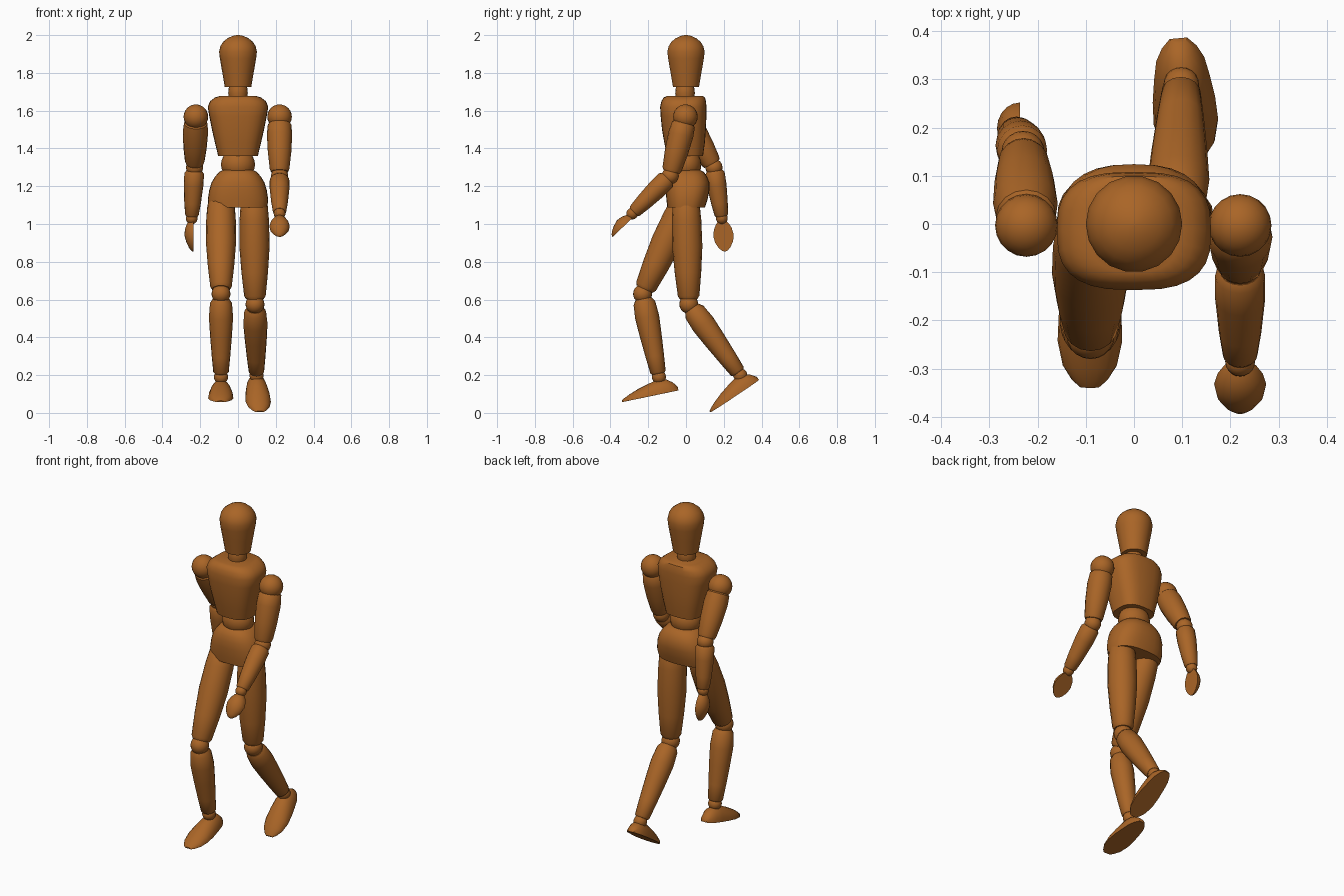
import bpy, bmesh, math
from mathutils import Vector as V

if "Cube" in bpy.data.objects:
    bpy.data.objects.remove(bpy.data.objects["Cube"])

wood = bpy.data.materials.new("brown wood")
wood.diffuse_color = (0.40, 0.13, 0.02, 1)
wood.use_nodes = True
wood.node_tree.nodes["Principled BSDF"].inputs["Base Color"].default_value = wood.diffuse_color


def loft(name, rings, angle=38):
    """Skin a list of equal-length point rings and cap both ends."""
    bm = bmesh.new()
    rows = [[bm.verts.new(p) for p in r] for r in rings]
    n = len(rows[0])
    for a, b in zip(rows, rows[1:]):
        for i in range(n):
            j = (i + 1) % n
            bm.faces.new((a[i], a[j], b[j], b[i]))
    bm.faces.new(rows[0][::-1])
    bm.faces.new(rows[-1])
    bmesh.ops.recalc_face_normals(bm, faces=bm.faces)
    me = bpy.data.meshes.new(name)
    bm.to_mesh(me)
    bm.free()
    ob = bpy.data.objects.new(name, me)
    bpy.context.collection.objects.link(ob)
    me.materials.append(wood)
    bpy.ops.object.select_all(action='DESELECT')
    ob.select_set(True)
    bpy.context.view_layer.objects.active = ob
    bpy.ops.object.shade_smooth_by_angle(angle=math.radians(angle))
    return ob


def limb(name, a, b, profile, n=16):
    """Turned piece along a-b, profile = (fraction, radius)."""
    a, b = V(a), V(b)
    d = (b - a).normalized()
    u = d.cross(V((0, 1, 0.01))).normalized()
    w = d.cross(u)
    loft(name, [[a.lerp(b, t) + r * (u * math.cos(k * math.tau / n) + w * math.sin(k * math.tau / n))
                 for k in range(n)] for t, r in profile])


def block(name, sections, power, n=28):
    """Rounded torso block, sections = (z, half width, front y, back y)."""
    def se(v):
        return math.copysign(abs(v) ** (2 / power), v)
    rings = []
    for z, rx, yf, yb in sections:
        rings.append([V((rx * se(math.cos(k * math.tau / n)),
                         (yf + yb) / 2 + (yb - yf) / 2 * se(math.sin(k * math.tau / n)), z))
                      for k in range(n)])
    loft(name, rings)


def shell(name, a, b, up, stations, n=10):
    """Flat-bottomed domed piece along a-b, stations = (fraction, half width, height)."""
    a, b = V(a), V(b)
    d = (b - a).normalized()
    w = d.cross(V(up)).normalized()
    u = w.cross(d)
    loft(name, [[a.lerp(b, t) + w * hw * math.cos(k * math.pi / n) + u * h * math.sin(k * math.pi / n)
                 for k in range(n + 1)] for t, hw, h in stations], 45)


def ball(name, c, r, squash=(1, 1, 1)):
    bpy.ops.mesh.primitive_uv_sphere_add(segments=20, ring_count=12, radius=r, location=c)
    ob = bpy.context.object
    ob.name = name
    ob.scale = squash
    ob.data.materials.append(wood)
    bpy.ops.object.shade_smooth()


# head and neck
limb("head", (0, 0, 1.725), (0, 0, 2.0),
     [(0, 0.07), (0.3, 0.084), (0.55, 0.096), (0.68, 0.1), (0.78, 0.094),
      (0.87, 0.079), (0.94, 0.055), (0.985, 0.028), (1, 0.006)], 18)
limb("neck", (0, -0.005, 1.66), (0, -0.005, 1.74), [(0, 0.046), (0.4, 0.052), (0.7, 0.05), (1, 0.042)])

# torso
block("chest", [(1.36, 0.105, -0.1, 0.09), (1.43, 0.122, -0.115, 0.1), (1.5, 0.138, -0.127, 0.105),
                (1.57, 0.152, -0.134, 0.108), (1.62, 0.16, -0.137, 0.108), (1.65, 0.148, -0.13, 0.106),
                (1.67, 0.122, -0.118, 0.1), (1.678, 0.095, -0.1, 0.088)], 2.8)
ball("waist", (0, 0, 1.315), 0.09, (1, 0.9, 0.95))
block("pelvis", [(1.087, 0.155, -0.098, 0.1), (1.13, 0.16, -0.104, 0.114), (1.18, 0.152, -0.107, 0.124),
                 (1.22, 0.14, -0.106, 0.124), (1.25, 0.122, -0.098, 0.112), (1.275, 0.1, -0.085, 0.095),
                 (1.285, 0.08, -0.07, 0.075)], 2.5)

UPPER = [(0.09, 0.05), (0.13, 0.062), (0.3, 0.067), (0.6, 0.062), (0.88, 0.052), (0.93, 0.046)]
FORE = [(0.07, 0.042), (0.12, 0.052), (0.35, 0.052), (0.7, 0.044), (0.93, 0.036), (0.96, 0.03)]
HAND = [(0, 0.015, 0.018), (0.12, 0.033, 0.034), (0.28, 0.047, 0.044), (0.48, 0.054, 0.048),
        (0.7, 0.048, 0.038), (0.88, 0.031, 0.024), (0.97, 0.016, 0.013), (1, 0.005, 0.005)]
THIGH = [(0.0, 0.055), (0.06, 0.072), (0.2, 0.078), (0.45, 0.08), (0.7, 0.07), (0.92, 0.057), (0.95, 0.047)]
SHIN = [(0.06, 0.044), (0.11, 0.058), (0.28, 0.064), (0.5, 0.058), (0.75, 0.049), (0.94, 0.041), (0.96, 0.033)]
FOOT = [(0, 0.02, 0.008), (0.05, 0.037, 0.018), (0.15, 0.056, 0.032), (0.32, 0.067, 0.051),
        (0.5, 0.065, 0.066), (0.68, 0.058, 0.077), (0.83, 0.05, 0.07), (0.93, 0.036, 0.048),
        (1, 0.018, 0.02)]

# arms: shoulder, elbow, wrist, hand start, hand tip, back-of-hand direction
arms = {
    "left": ((0.22, -0.003, 1.568), (0.22, -0.083, 1.255), (0.22, -0.285, 1.055),
             (0.22, -0.28, 1.035), (0.22, -0.388, 0.932), (0, -0.7, 0.7)),
    "right": ((-0.223, -0.003, 1.568), (-0.23, 0.148, 1.3), (-0.245, 0.19, 1.03),
              (-0.236, 0.19, 1.022), (-0.236, 0.207, 0.855), (-1, 0, 0)),
}
for side, (sh, el, wr, ha, hb, up) in arms.items():
    ball(side + "_shoulder", sh, 0.065)
    limb(side + "_upper_arm", sh, el, UPPER)
    ball(side + "_elbow", el, 0.045)
    limb(side + "_forearm", el, wr, FORE)
    ball(side + "_wrist", wr, 0.031)
    shell(side + "_hand", ha, hb, up, HAND)

# legs: hip, knee, ankle, sole at toe, sole at heel
legs = {
    "left": ((0.085, 0.0, 1.13), (0.09, 0.015, 0.575), (0.098, 0.288, 0.198),
             (0.115, 0.13, 0.004), (0.092, 0.385, 0.174)),
    "right": ((-0.09, 0.0, 1.13), (-0.09, -0.23, 0.63), (-0.09, -0.143, 0.19),
              (-0.092, -0.338, 0.057), (-0.09, -0.04, 0.119)),
}
for side, (hip, knee, ankle, toe, heel) in legs.items():
    limb(side + "_thigh", hip, knee, THIGH)
    ball(side + "_knee", knee, 0.05)
    limb(side + "_shin", knee, ankle, SHIN)
    ball(side + "_ankle", ankle, 0.037)
    shell(side + "_foot", toe, heel, (0, 0, 1), FOOT)
